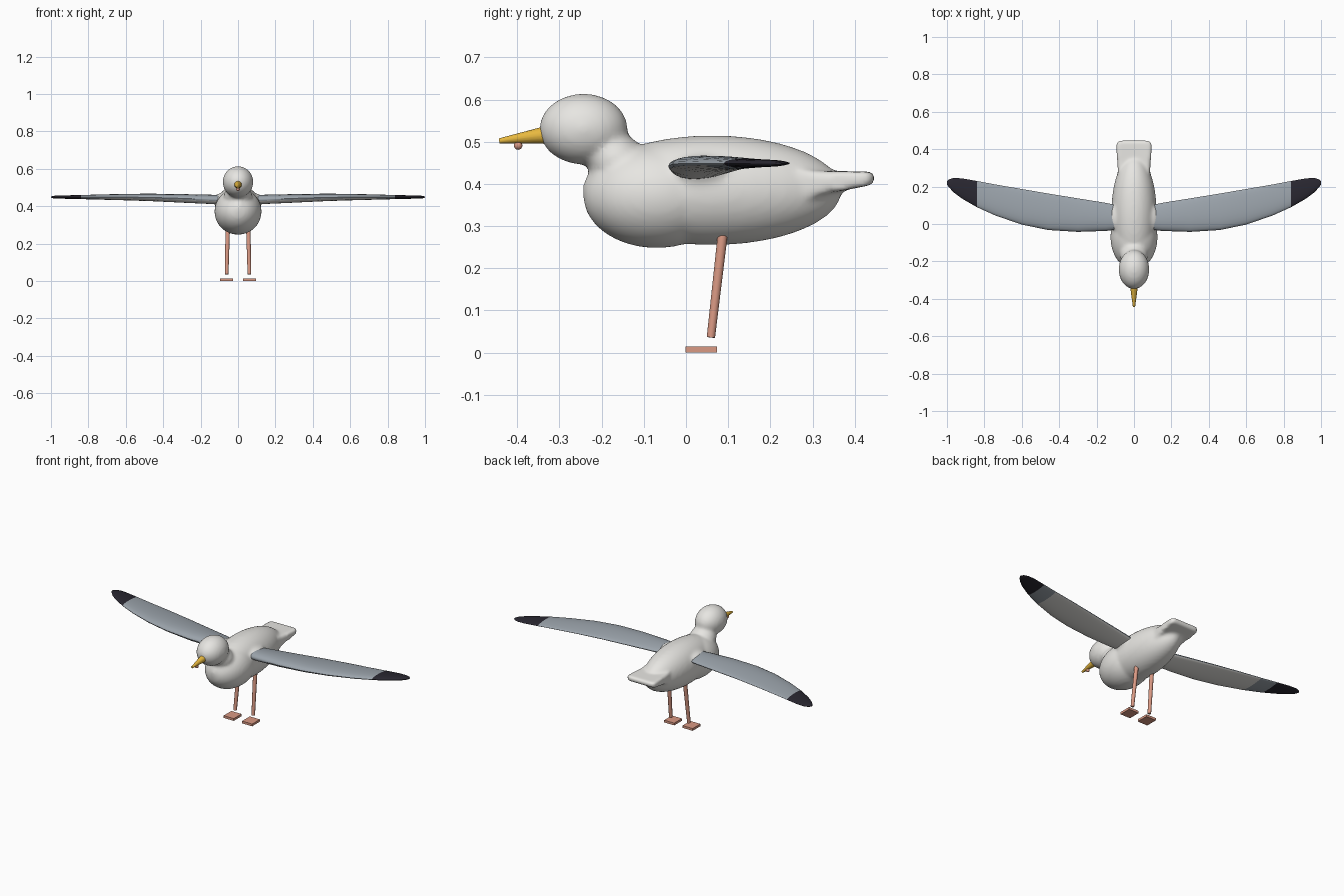
import bpy, bmesh, math
from mathutils import Matrix, Vector

cube = bpy.data.objects.get("Cube")
if cube:
    bpy.data.objects.remove(cube, do_unlink=True)


def material(name, rgb):
    m = bpy.data.materials.new(name)
    m.use_nodes = True
    m.diffuse_color = (*rgb, 1)
    m.node_tree.nodes["Principled BSDF"].inputs["Base Color"].default_value = (*rgb, 1)
    return m


WHITE = material("white plumage", (0.80, 0.79, 0.76))
GREY = material("wing grey", (0.33, 0.37, 0.41))
BLACK = material("wing tip black", (0.022, 0.02, 0.03))
YELLOW = material("beak yellow", (0.80, 0.48, 0.05))
PINK = material("leg pink", (0.70, 0.32, 0.23))


def finish(name, bm, mats, smooth=True):
    bmesh.ops.recalc_face_normals(bm, faces=bm.faces)
    mesh = bpy.data.meshes.new(name)
    bm.to_mesh(mesh)
    bm.free()
    ob = bpy.data.objects.new(name, mesh)
    bpy.context.collection.objects.link(ob)
    for m in mats:
        mesh.materials.append(m)
    if smooth:
        bpy.ops.object.select_all(action="DESELECT")
        ob.select_set(True)
        bpy.context.view_layer.objects.active = ob
        bpy.ops.object.shade_smooth_by_angle(angle=math.radians(40))
    return ob


def ellipsoid(bm, centre, radii, tilt=0):
    mat = (Matrix.Translation(centre) @ Matrix.Rotation(math.radians(tilt), 4, "X")
           @ Matrix.Diagonal((*radii, 1)))
    bmesh.ops.create_uvsphere(bm, u_segments=40, v_segments=24, radius=1, matrix=mat)


def rod(bm, start, end, r1, r2, segments=16):
    a, b = Vector(start), Vector(end)
    mat = Matrix.Translation((a + b) / 2) @ (b - a).to_track_quat("Z", "Y").to_matrix().to_4x4()
    bmesh.ops.create_cone(bm, cap_ends=True, segments=segments, radius1=r1, radius2=r2,
                          depth=(b - a).length, matrix=mat)


# Body, breast, neck, head and shoulders, fused into one smooth skin
bm = bmesh.new()
ellipsoid(bm, (0, 0.062, 0.385), (0.121, 0.308, 0.130))
ellipsoid(bm, (0, -0.07, 0.372), (0.126, 0.174, 0.124))
ellipsoid(bm, (0, -0.165, 0.455), (0.075, 0.075, 0.065), -30)
ellipsoid(bm, (0, -0.243, 0.53), (0.082, 0.105, 0.084))
for s in (1, -1):
    ellipsoid(bm, (s * 0.1, 0.035, 0.432), (0.033, 0.07, 0.035))

# Flat tail, thinning towards the end
tail = bmesh.ops.create_cube(bm, size=2)["verts"]
for v in tail:
    back = v.co.y > 0
    v.co = (v.co.x * (0.097 if back else 0.085), 0.447 if back else 0.27,
            (0.414 if back else 0.398) + v.co.z * (0.015 if back else 0.034))
corners = [e for e in bm.edges if all(v in tail for v in e.verts)
           and all(v.co.y > 0.4 for v in e.verts) and abs(e.verts[0].co.x - e.verts[1].co.x) < 0.01]
bmesh.ops.bevel(bm, geom=corners, offset=0.028, segments=4, profile=0.5, affect="EDGES")
body = finish("body", bm, [WHITE], smooth=False)
remesh = body.modifiers.new("fuse", "REMESH")
remesh.mode = "VOXEL"
remesh.voxel_size = 0.009
remesh.use_smooth_shade = True
soften = body.modifiers.new("soften", "SMOOTH")
soften.factor = 0.5
soften.iterations = 8

# Wing stations: x, leading y, trailing y, middle z, half thickness
STATIONS = [
    (0.09, -0.03, 0.10, 0.435, 0.027), (0.15, -0.037, 0.113, 0.437, 0.027),
    (0.30, -0.042, 0.137, 0.442, 0.025), (0.46, -0.032, 0.163, 0.447, 0.022),
    (0.60, -0.003, 0.187, 0.449, 0.019), (0.74, 0.045, 0.211, 0.449, 0.015),
    (0.84, 0.09, 0.230, 0.449, 0.012), (0.92, 0.136, 0.244, 0.449, 0.010),
    (0.965, 0.17, 0.246, 0.449, 0.009), (0.99, 0.197, 0.238, 0.449, 0.007),
    (1.0, 0.212, 0.227, 0.449, 0.003)]
RING = 24


def wing(name, s):
    bm = bmesh.new()
    rings = []
    for x, lead, trail, z, half in STATIONS:
        ring = []
        for i in range(RING):
            a = math.tau * i / RING
            y = (lead + trail) / 2 - math.cos(a) * (trail - lead) / 2
            # Blunt leading edge, thinner trailing edge
            h = half * math.sin(a) * (0.88 + 0.25 * math.cos(a))
            ring.append(bm.verts.new((s * x, y, z + h)))
        rings.append(ring)
    for k in range(len(rings) - 1):
        middle = (STATIONS[k][0] + STATIONS[k + 1][0]) / 2
        for i in range(RING):
            j = (i + 1) % RING
            f = bm.faces.new((rings[k][i], rings[k][j], rings[k + 1][j], rings[k + 1][i]))
            under = RING / 2 < i < RING - 1
            f.material_index = 2 if middle > 0.84 else 1 if under and middle < 0.74 else 0
    bm.faces.new(rings[0])
    bm.faces.new(rings[-1]).material_index = 2
    finish(name, bm, [GREY, WHITE, BLACK])


# Wings, legs and feet on both sides
for side, s in (("left", 1), ("right", -1)):
    wing(side + "_wing", s)
    bm = bmesh.new()
    rod(bm, (s * 0.055, 0.087, 0.28), (s * 0.061, 0.059, 0.036), 0.012, 0.010)
    finish(side + "_leg", bm, [PINK])
    bm = bmesh.new()
    bmesh.ops.create_cube(bm, size=1, matrix=Matrix.Translation((s * 0.062, 0.036, 0.007))
                          @ Matrix.Diagonal((0.068, 0.074, 0.014, 1)))
    finish(side + "_foot", bm, [PINK], smooth=False)

# Beak with its small spot
bm = bmesh.new()
rod(bm, (0, -0.325, 0.517), (0, -0.443, 0.502), 0.022, 0.006)
finish("beak", bm, [YELLOW])
bm = bmesh.new()
ellipsoid(bm, (0, -0.398, 0.491), (0.010, 0.010, 0.010))
finish("beak_spot", bm, [PINK])
